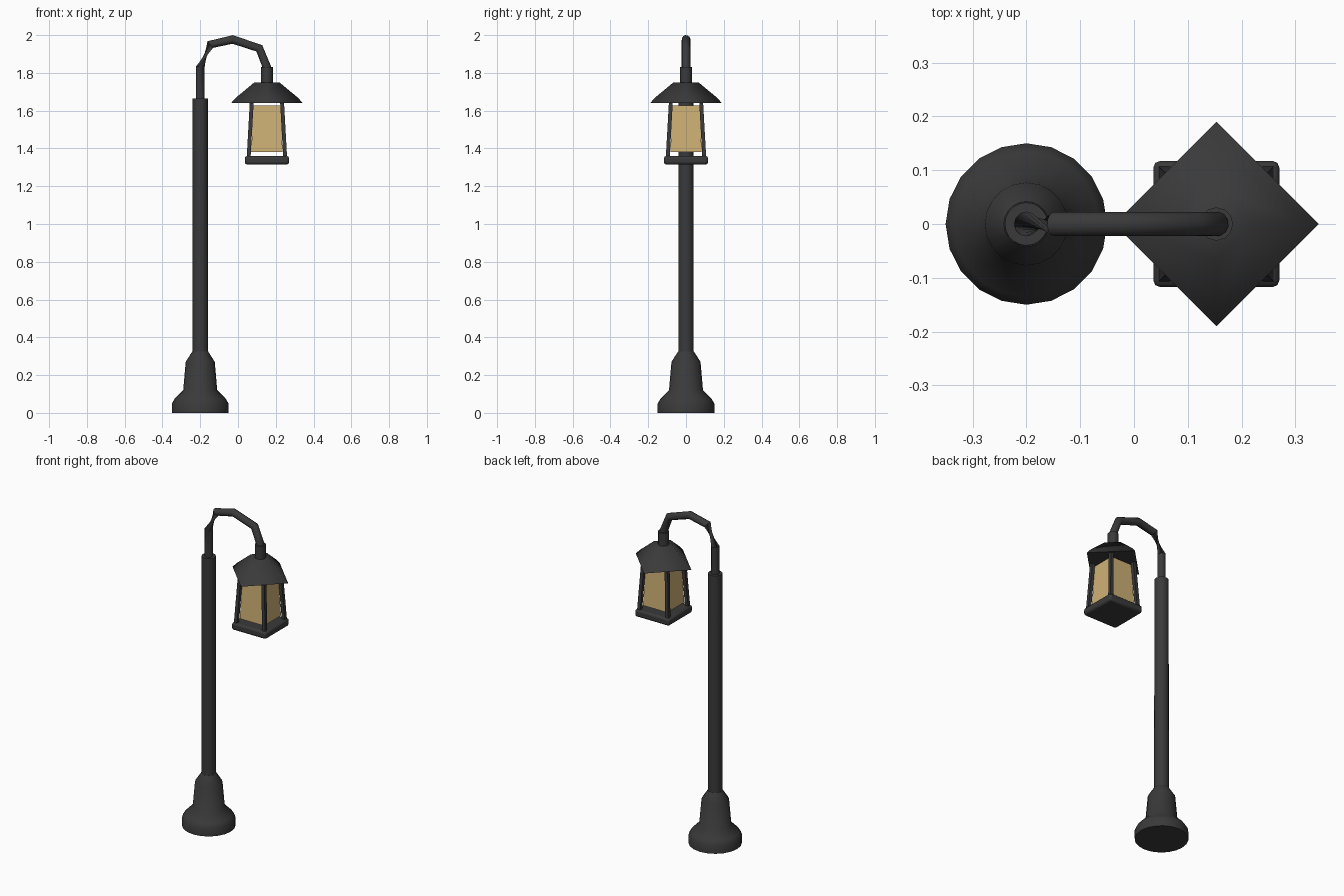
import bpy, bmesh, math
from mathutils import Vector

if "Cube" in bpy.data.objects:
    bpy.data.objects.remove(bpy.data.objects["Cube"])

POST_X, LAMP_X = -0.2, 0.153


def material(name, rgb):
    m = bpy.data.materials.new(name)
    m.diffuse_color = (*rgb, 1)
    m.use_nodes = True
    m.node_tree.nodes["Principled BSDF"].inputs["Base Color"].default_value = m.diffuse_color
    return m


IRON = material("dark_iron", (0.042, 0.042, 0.042))
GLASS = material("amber_glass", (0.62, 0.44, 0.18))


def from_rings(name, rings, mat, smooth=35):
    """Skin a list of vertex rings into a closed solid."""
    bm = bmesh.new()
    vs = [[bm.verts.new(p) for p in ring] for ring in rings]
    n = len(vs[0])
    for a, b in zip(vs, vs[1:]):
        for j in range(n):
            k = (j + 1) % n
            bm.faces.new((a[j], a[k], b[k], b[j]))
    bm.faces.new(vs[0][::-1])
    bm.faces.new(vs[-1])
    bmesh.ops.recalc_face_normals(bm, faces=bm.faces[:])
    me = bpy.data.meshes.new(name)
    bm.to_mesh(me)
    bm.free()
    me.materials.append(mat)
    ob = bpy.data.objects.new(name, me)
    bpy.context.collection.objects.link(ob)
    if smooth:
        bpy.ops.object.select_all(action='DESELECT')
        bpy.context.view_layer.objects.active = ob
        ob.select_set(True)
        bpy.ops.object.shade_smooth_by_angle(angle=math.radians(smooth))
    return ob


def ring(cx, cy, z, r, n, start=0.0):
    return [(cx + r * math.cos(start + math.tau * j / n),
             cy + r * math.sin(start + math.tau * j / n), z) for j in range(n)]


def lathe(name, x, profile, n, mat, start=0.0, smooth=35):
    return from_rings(name, [ring(x, 0, z, r, n, start) for r, z in profile], mat, smooth)


# Flared foot and pole
lathe("base", POST_X, [(0.15, 0), (0.15, 0.05), (0.135, 0.075), (0.09, 0.12),
                       (0.077, 0.27), (0.042, 0.325)], 20, IRON, smooth=50)
lathe("pole", POST_X, [(0.041, 0.3), (0.04, 1.665)], 20, IRON)

# Curved arm, with a twisted pinch where it leaves the pole
path = [(-0.2, 1.64), (-0.2, 1.83), (-0.147, 1.95), (-0.028, 1.977),
        (0.113, 1.93), (0.153, 1.83), (0.153, 1.8)]
pts = [Vector((x, 0, z)) for x, z in path]
rings = []
for i, p in enumerate(pts):
    before = (p - pts[i - 1]).normalized() if i else Vector()
    after = (pts[i + 1] - p).normalized() if i < len(pts) - 1 else Vector()
    t = (before + after).normalized()
    side = Vector((t.z, 0, -t.x))
    twist = math.radians(160) if i >= 2 else 0
    rings.append([p + 0.023 * (math.cos(a) * side + math.sin(a) * Vector((0, 1, 0)))
                  for a in (twist + math.tau * j / 12 for j in range(12))])
from_rings("arm", rings, IRON, 50)

# Lantern neck and diamond-set hood
lathe("lantern_neck", LAMP_X, [(0.031, 1.74), (0.031, 1.83)], 12, IRON)
lathe("lantern_hood", LAMP_X, [(0.19, 1.64), (0.165, 1.668), (0.066, 1.75)],
      4, IRON, smooth=89)

# Lantern glass
R2 = math.sqrt(2)
lathe("lantern_glass", LAMP_X, [(0.083 * R2, 1.38), (0.072 * R2, 1.628)],
      4, GLASS, math.pi / 4, smooth=0)

# Four leaning corner posts
for sx in (-1, 1):
    for sy in (-1, 1):
        from_rings("lantern_post", [
            ring(LAMP_X + sx * d, sy * d, z, 0.0145, 4, math.pi / 4)
            for d, z in ((0.097, 1.345), (0.08, 1.65))], IRON, 0)

# Rounded square lantern tray
tray = lathe("lantern_tray", LAMP_X, [(0.117 * R2, 1.315), (0.117 * R2, 1.36)],
             4, IRON, math.pi / 4)
bevel = tray.modifiers.new("soft_edges", 'BEVEL')
bevel.width = 0.012
bevel.segments = 2
